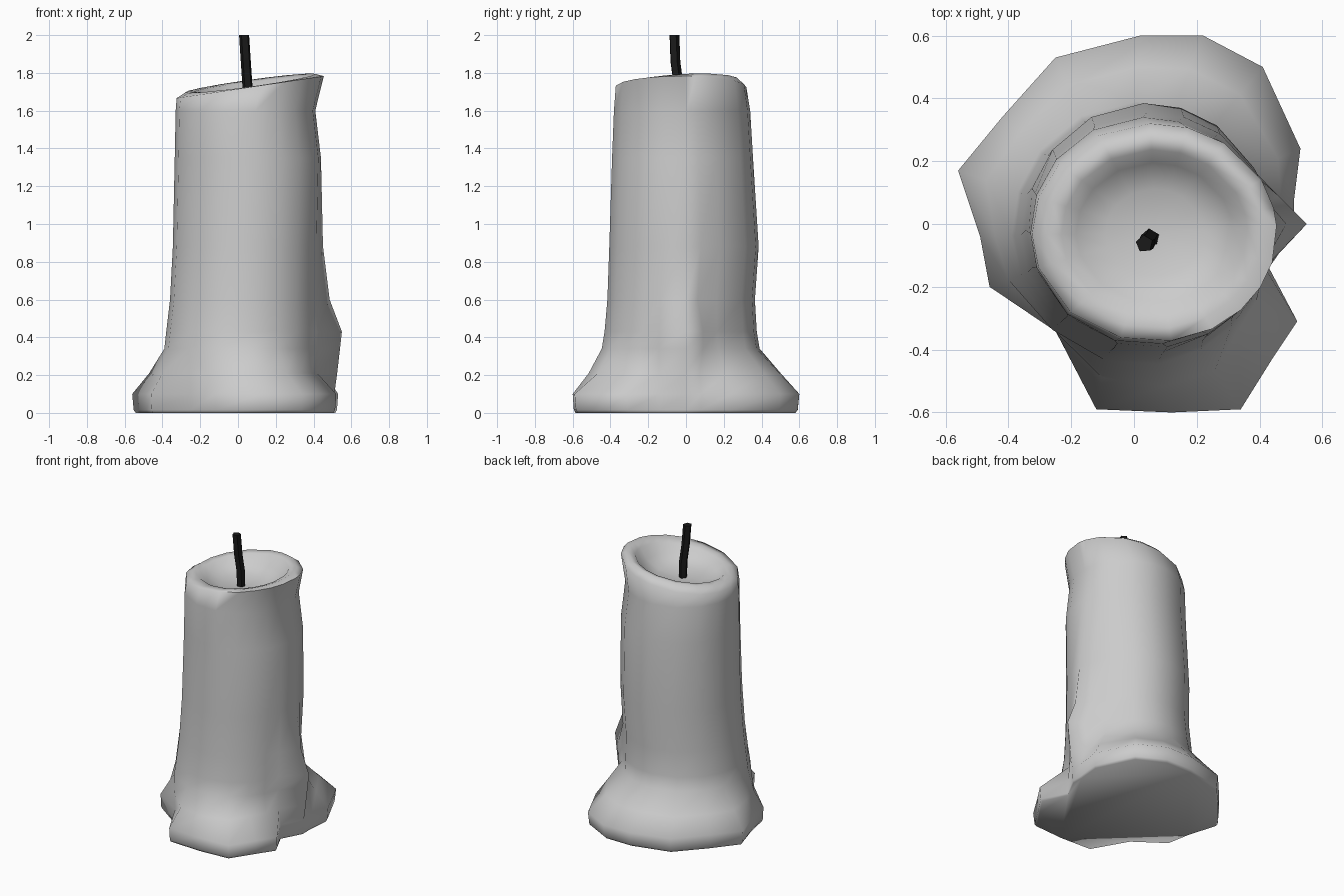
import bpy, bmesh, math

if "Cube" in bpy.data.objects:
    bpy.data.objects.remove(bpy.data.objects["Cube"])

def loft(name, rings, end_point=None, sharp=65):
    """Skin a list of rings (same vertex count), cap bottom, close top with a fan or a cap."""
    bm = bmesh.new()
    vs = [[bm.verts.new(p) for p in ring] for ring in rings]
    n = len(rings[0])
    for a, b in zip(vs, vs[1:]):
        for i in range(n):
            j = (i + 1) % n
            bm.faces.new((a[i], a[j], b[j], b[i]))
    bm.faces.new(vs[0][::-1])
    if end_point:
        tip = bm.verts.new(end_point)
        for i in range(n):
            bm.faces.new((vs[-1][i], vs[-1][(i + 1) % n], tip))
    else:
        bm.faces.new(vs[-1])
    bmesh.ops.recalc_face_normals(bm, faces=bm.faces)
    mesh = bpy.data.meshes.new(name)
    bm.to_mesh(mesh)
    bm.free()
    ob = bpy.data.objects.new(name, mesh)
    bpy.context.collection.objects.link(ob)
    bpy.ops.object.select_all(action='DESELECT')
    ob.select_set(True)
    bpy.context.view_layer.objects.active = ob
    bpy.ops.object.shade_smooth_by_angle(angle=math.radians(sharp))
    return ob

# Outline of the melted wax puddle, counter-clockwise from the side drip
CX, CY = 0.04, -0.03
puddle = [(0.51, 0.0), (0.51, 0.08), (0.53, 0.24), (0.41, 0.50), (0.22, 0.60),
          (0.02, 0.60), (-0.25, 0.53), (-0.42, 0.34), (-0.56, 0.17), (-0.49, -0.04),
          (-0.46, -0.20), (-0.25, -0.34), (-0.12, -0.59), (0.12, -0.60),
          (0.34, -0.59), (0.44, -0.43), (0.52, -0.31), (0.43, -0.14)]
angles = [math.atan2(y - CY, x - CX) for x, y in puddle]

def oval(x0, x1, y0, y1, scale=1.0):
    cx, cy = (x0 + x1) / 2, (y0 + y1) / 2
    return [(cx + (x1 - x0) / 2 * scale * math.cos(a),
             cy + (y1 - y0) / 2 * scale * math.sin(a)) for a in angles]

def blend(a, b, t, special={}):
    out = []
    for i, (p, q) in enumerate(zip(a, b)):
        k = special.get(i, t)
        out.append((p[0] + (q[0] - p[0]) * k, p[1] + (q[1] - p[1]) * k))
    return out

def at(points, z, tilt_x=0.0, tilt_y=0.0):
    return [(x, y, z + tilt_x * x + tilt_y * y) for x, y in points]

# Candle body: flared foot (lower at the front-right lobes), column,
# tilted rim, then down into the bowl
foot = oval(-0.39, 0.43, -0.45, 0.39)
low = {10: 0.35, 12: 0.35, 13: 0.45, 14: 0.35, 15: 0.15, 16: 0.1, 17: 0.3}
rings = [at(blend(foot, puddle, 0.90), 0.0),
         at(blend(foot, puddle, 0.96), 0.015),
         at(puddle, 0.10),
         at(blend(foot, puddle, 0.53, low), 0.21),
         at(foot, 0.34)]
columns = [(0.43, -0.38, 0.43, -0.435, 0.375), (0.60, -0.36, 0.425, -0.42, 0.365),
           (0.88, -0.345, 0.43, -0.41, 0.385), (1.35, -0.335, 0.44, -0.395, 0.355),
           (1.60, -0.33, 0.41, -0.385, 0.34)]
rings += [at(oval(*c[1:]), c[0]) for c in columns]
rim = (-0.325, 0.455, -0.375, 0.32)
for scale, z, tx, ty in [(1.0, 1.715, 0.15, 0.0), (0.88, 1.738, 0.14, 0.06),
                         (0.76, 1.73, 0.12, 0.06), (0.64, 1.68, 0.07, 0.03),
                         (0.40, 1.645, 0.02, 0.0)]:
    rings.append(at(oval(*rim, scale), z, tx, ty))

# Wax drip bulging from the right side
for k, x in [(3, 0.525), (4, 0.54), (5, 0.55), (6, 0.485), (7, 0.45)]:
    rings[k][0] = (x, 0.0, rings[k][0][2])
for k in (4, 5):
    rings[k][1] = (0.46, 0.09, rings[k][1][2])
loft("candle_body", rings, (0.06, -0.03, 1.635), 85)

# Wick: slightly bent five-sided cord
path = [(0.055, -0.045, 1.60), (0.05, -0.042, 1.74), (0.042, -0.058, 1.86), (0.033, -0.063, 2.0)]
R = 0.028
wick = loft("wick", [[(x + R * math.cos(i * math.tau / 5 + 0.4),
                       y + R * math.sin(i * math.tau / 5 + 0.4), z) for i in range(5)]
                     for x, y, z in path])
black = bpy.data.materials.new("wick_black")
black.diffuse_color = (0.01, 0.01, 0.01, 1)
black.use_nodes = True
black.node_tree.nodes["Principled BSDF"].inputs["Base Color"].default_value = black.diffuse_color
wick.data.materials.append(black)
